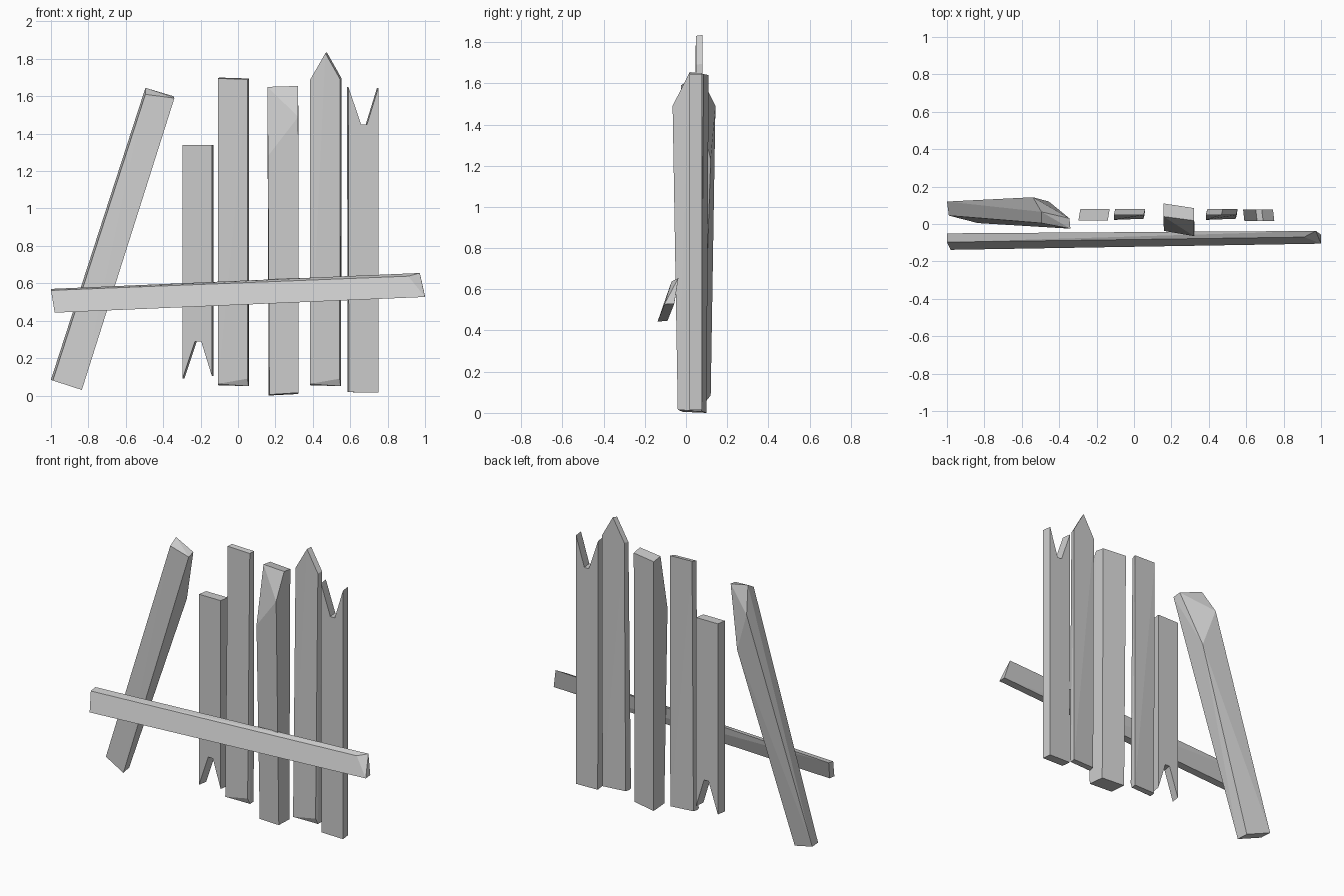
import bpy, bmesh
from math import radians

if "Cube" in bpy.data.objects:
    bpy.data.objects.remove(bpy.data.objects["Cube"])


def finish(name, bm):
    bmesh.ops.recalc_face_normals(bm, faces=bm.faces[:])
    me = bpy.data.meshes.new(name)
    bm.to_mesh(me)
    bm.free()
    ob = bpy.data.objects.new(name, me)
    bpy.context.collection.objects.link(ob)
    return ob


def hewn(name, corners):
    """Convex board wrapped around its corner points."""
    bm = bmesh.new()
    for c in corners:
        bm.verts.new(c)
    bmesh.ops.convex_hull(bm, input=bm.verts[:])
    bmesh.ops.delete(bm, geom=[v for v in bm.verts if not v.link_faces], context='VERTS')
    bmesh.ops.dissolve_limit(bm, angle_limit=radians(2), verts=bm.verts[:], edges=bm.edges[:])
    return finish(name, bm)


def notched(name, profile, y0, y1, skew):
    """Board from an x/z profile, extruded back with a slight sideways skew."""
    bm = bmesh.new()
    face = bm.faces.new([bm.verts.new((x, y0, z)) for x, z in profile])
    ext = bmesh.ops.extrude_face_region(bm, geom=[face])
    new = [v for v in ext['geom'] if isinstance(v, bmesh.types.BMVert)]
    bmesh.ops.translate(bm, verts=new, vec=(skew, y1 - y0, 0))
    bm.faces.ensure_lookup_table()
    if not face.is_valid or len(bm.faces) == len(profile) + 1:
        bm.faces.new([v for v in bm.verts if v not in new])
    return finish(name, bm)


def undercut(name, x0, x1, top):
    """Upright board with a slanted cut under its front bottom edge."""
    pts = []
    for x, z in top:
        pts += [(x, 0.048, z - 0.005), (x + 0.008, 0.08, z)]
    pts += [(x0, 0.022, 0.062), (x1, 0.028, 0.09),
            (x0, 0.035, 0.055), (x1 + 0.006, 0.045, 0.05),
            (x0 + 0.005, 0.07, 0.058), (x1 + 0.008, 0.08, 0.052)]
    return hewn(name, pts)


# Leaning board, with its back top corner hewn off
hewn("leaning_board", [
    (-0.99, 0.045, 0.08), (-0.835, 0.005, 0.03),
    (-1.0, 0.12, 0.085), (-0.845, 0.08, 0.035),
    (-0.34, -0.025, 1.59), (-0.495, 0.005, 1.61),
    (-0.345, 0.03, 1.60), (-0.495, 0.065, 1.645),
    (-0.54, 0.143, 1.49), (-0.455, 0.12, 1.23)])

# Short board notched at the bottom
notched("short_notched_board", [
    (-0.297, 0.09), (-0.23, 0.29), (-0.197, 0.29), (-0.14, 0.105),
    (-0.14, 1.34), (-0.297, 1.34)], 0.02, 0.08, 0.01)

# Flat-topped and pointed boards
undercut("flat_top_board", -0.108, 0.05, [(-0.108, 1.70), (0.052, 1.695)])
undercut("pointed_board", 0.384, 0.543, [(0.384, 1.69), (0.467, 1.835), (0.546, 1.695)])

# Thick board, with its front top hewn to a slope
hewn("thick_board", [
    (0.168, -0.015, 0.005), (0.324, -0.04, 0.015),
    (0.164, 0.10, 0.0), (0.320, 0.075, 0.008),
    (0.160, -0.037, 1.28), (0.322, -0.065, 1.49),
    (0.157, 0.04, 1.65), (0.322, 0.018, 1.655),
    (0.157, 0.11, 1.64), (0.320, 0.085, 1.645)])

# Tall board notched at the top
notched("tall_notched_board", [
    (0.593, 0.018), (0.75, 0.015), (0.75, 1.645),
    (0.69, 1.45), (0.658, 1.45), (0.59, 1.65)], 0.017, 0.078, -0.007)

# Sloping cross rail, with a cut front corner at the right end
hewn("cross_rail", [
    (-1.0, -0.097, 0.562), (-0.98, -0.138, 0.443),
    (-1.0, -0.05, 0.57), (-0.98, -0.09, 0.447),
    (0.91, -0.07, 0.638), (1.0, -0.105, 0.527),
    (0.972, -0.037, 0.655), (1.0, -0.057, 0.53)])
